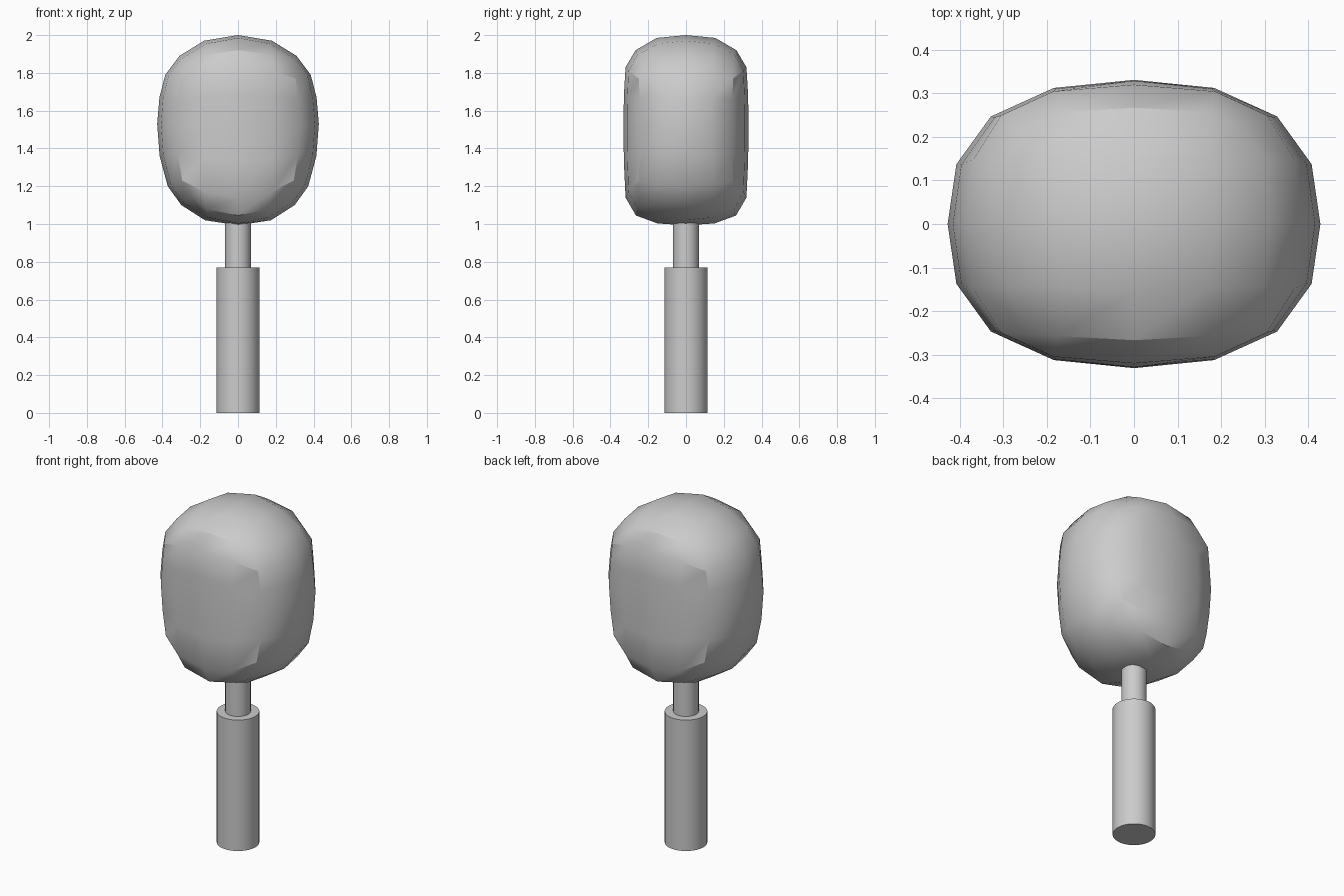
import bpy, bmesh, math

if "Cube" in bpy.data.objects:
    bpy.data.objects.remove(bpy.data.objects["Cube"])


def finish(obj):
    bpy.ops.object.select_all(action='DESELECT')
    obj.select_set(True)
    bpy.context.view_layer.objects.active = obj
    bpy.ops.object.shade_smooth_by_angle(angle=math.radians(30))


def cylinder(name, radius, z0, z1):
    bpy.ops.mesh.primitive_cylinder_add(vertices=32, radius=radius, depth=z1 - z0,
                                        location=(0, 0, (z0 + z1) / 2))
    obj = bpy.context.object
    obj.name = name
    finish(obj)


# Handle and neck
cylinder("handle", 0.114, 0.0, 0.77)
cylinder("neck", 0.068, 0.76, 1.03)

# Head rows, bottom to top:
# half width, half depth, z at sides, z at front/back, z at corners, end blend
rows = [
    (0.300, 0.265, 1.10, 1.045, 1.145, 1.0),
    (0.372, 0.320, 1.20, 1.14, 1.23, 0.4),
    (0.415, 0.329, 1.36, 1.33, 1.37, 0.0),
    (0.428, 0.331, 1.53, 1.51, 1.52, 0.0),
    (0.416, 0.329, 1.67, 1.68, 1.66, 0.0),
    (0.385, 0.320, 1.79, 1.83, 1.77, 0.4),
    (0.310, 0.267, 1.89, 1.92, 1.85, 1.0),
]


def mix(a, b, t):
    return a + (b - a) * t


def row_point(i, j, row):
    """Place grid cell border point (i, j), each -2..2, on a rounded-square row."""
    hx, hy, zx, zy, zc, e = row
    a, b = abs(i), abs(j)
    if a == 2 and b == 2:
        fx, fy, z = mix(0.768, 0.83, e), mix(0.746, 0.83, e), zc
    elif a == 2:
        fx, fy, z = (1, 0, zx) if b == 0 else (mix(.953, .963, e), mix(.415, .54, e), mix(zx, zc, .34))
    else:
        fx, fy, z = (0, 1, zy) if a == 0 else (mix(.43, .56, e), mix(.944, .963, e), mix(zy, zc, .34))
    return (math.copysign(fx * hx, i), math.copysign(fy * hy, j), z)


# Border of a 4 x 4 grid, counter-clockwise
border = ([(i, -2) for i in range(-2, 2)] + [(2, j) for j in range(-2, 2)] +
          [(i, 2) for i in range(2, -2, -1)] + [(-2, j) for j in range(2, -2, -1)])

bm = bmesh.new()
rings = [{ij: bm.verts.new(row_point(*ij, r)) for ij in border} for r in rows]

# Head walls
for low, high in zip(rings, rings[1:]):
    for n in range(16):
        p, q = border[n], border[(n + 1) % 16]
        bm.faces.new((low[p], low[q], high[q], high[p]))

# Head domed ends: centre z, z beside (x), z beside (y), z diagonal
for ring, (c, zx, zy, zd), s in ((rings[0], (0.993, 1.02, 1.003, 1.035), 0.97),
                                 (rings[-1], (2.0, 1.97, 1.985, 1.955), 1.0)):
    grid = dict(ring)
    for i in (-1, 0, 1):
        for j in (-1, 0, 1):
            z = zd if i and j else zx if i else zy if j else c
            k = 0.93 if i and j else 1.0
            grid[i, j] = bm.verts.new((0.18 * i * k * s, 0.155 * j * k * s, z))
    for i in range(-2, 2):
        for j in range(-2, 2):
            bm.faces.new((grid[i, j], grid[i + 1, j], grid[i + 1, j + 1], grid[i, j + 1]))

bmesh.ops.recalc_face_normals(bm, faces=bm.faces)
mesh = bpy.data.meshes.new("head")
bm.to_mesh(mesh)
bm.free()
head = bpy.data.objects.new("head", mesh)
bpy.context.collection.objects.link(head)
finish(head)
